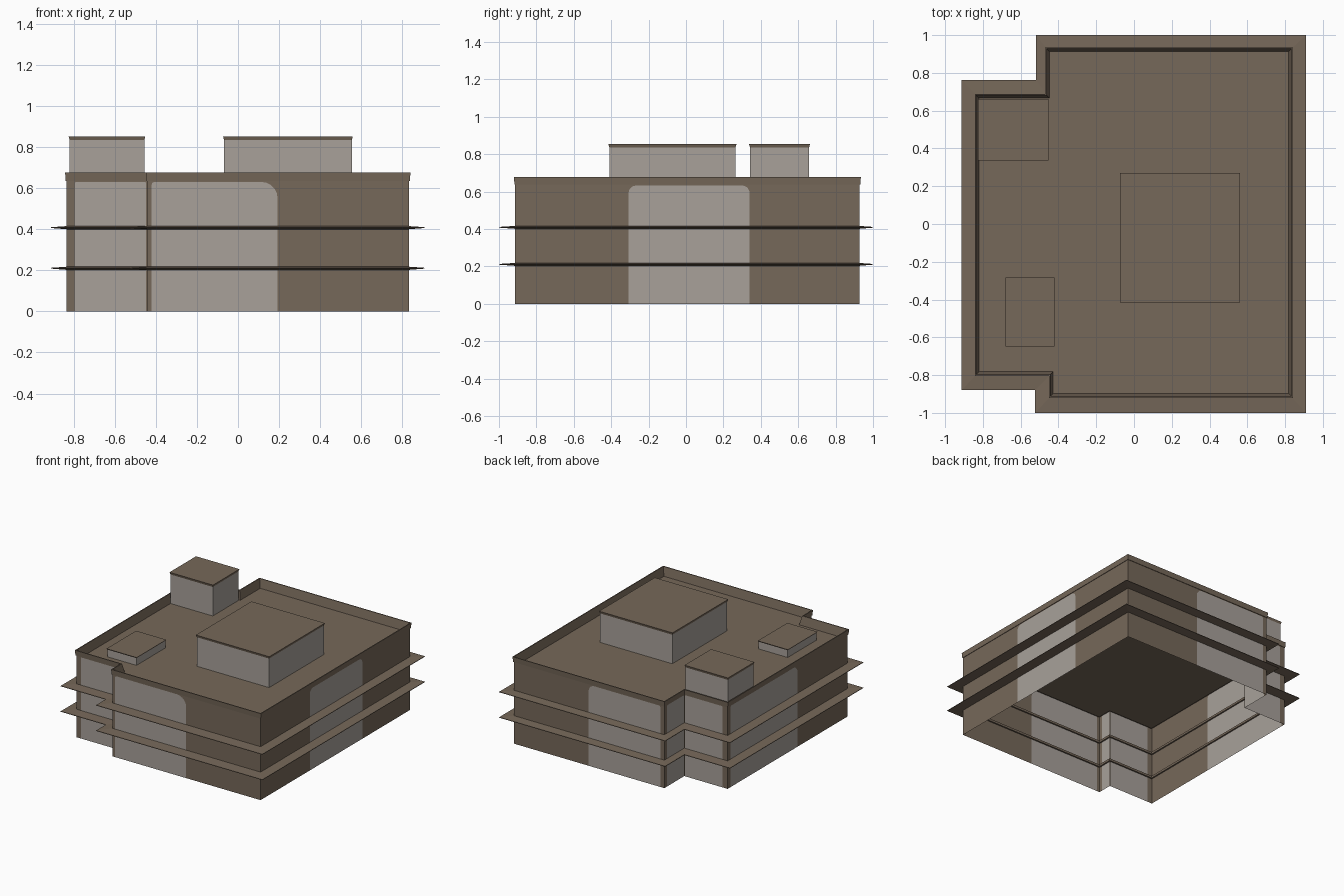
import bpy, bmesh, math

if "Cube" in bpy.data.objects:
    bpy.data.objects.remove(bpy.data.objects["Cube"])

def material(name, rgb):
    m = bpy.data.materials.new(name)
    m.diffuse_color = (*rgb, 1)
    m.use_nodes = True
    m.node_tree.nodes["Principled BSDF"].inputs["Base Color"].default_value = m.diffuse_color
    return m

BROWN = material("brown_stone", (0.181, 0.138, 0.100))
LIGHT = material("pale_grey_panel", (0.392, 0.356, 0.323))

# Plan outlines, anticlockwise, with notches in both left corners
WALL = [(-0.836, -0.797), (-0.443, -0.797), (-0.443, -0.913), (0.834, -0.913),
        (0.834, 0.928), (-0.463, 0.928), (-0.463, 0.682), (-0.836, 0.682)]
LEDGE = [(-0.912, -0.88), (-0.523, -0.88), (-0.523, -1.0), (0.91, -1.0),
         (0.91, 1.0), (-0.52, 1.0), (-0.52, 0.762), (-0.912, 0.762)]
ROOF_Z, WALL_TOP, PANEL_TOP = 0.61, 0.637, 0.632

def offset(outline, d):
    """Push a right-angled outline outwards by d."""
    n = len(outline)
    def normal(i):
        (ax, ay), (bx, by) = outline[i % n], outline[(i + 1) % n]
        k = math.hypot(bx - ax, by - ay)
        return (by - ay) / k, (ax - bx) / k
    out = []
    for i, (x, y) in enumerate(outline):
        a, b = normal(i - 1), normal(i)
        out.append((x + d * (a[0] + b[0]), y + d * (a[1] + b[1])))
    return out

def finish(bm, name, mats):
    me = bpy.data.meshes.new(name)
    bm.to_mesh(me)
    bm.free()
    for m in mats:
        me.materials.append(m)
    ob = bpy.data.objects.new(name, me)
    bpy.context.collection.objects.link(ob)
    return ob

def loft(name, loops, mat, ring=False, cap=False):
    """Skin a list of (outline, z); ring joins last to first, cap closes the top."""
    bm = bmesh.new()
    rows = [[bm.verts.new((x, y, z)) for x, y in o] for o, z in loops]
    n = len(rows[0])
    pairs = list(zip(rows, rows[1:])) + ([(rows[-1], rows[0])] if ring else [])
    for a, b in pairs:
        for i in range(n):
            j = (i + 1) % n
            bm.faces.new((a[i], a[j], b[j], b[i]))
    if cap:
        bm.faces.new(rows[-1])
    if ring:
        bmesh.ops.recalc_face_normals(bm, faces=bm.faces)
    return finish(bm, name, [mat])

# Outer walls: each has a pale panel (start, end, corner radii) cut into the brown
PANELS = [(0.04, 0.388, 0.008, 0.008), (0.022, 0.636, 0.015, 0.08),
          (0.606, 1.253, 0.04, 0.04), (0.644, 1.264, 0.05, 0.015),
          (0.03, 0.24, 0.008, 0.008), (0.006, 0.33, 0.008, 0.008),
          (0.035, 0.86, 0.015, 0.05), (0.006, 0.09, 0.008, 0.008)]
# Panels are listed from the recessed front wall round to the left wall
ORDER = [0, 7, 1, 2, 3, 4, 5, 6]

bm = bmesh.new()
for i, k in enumerate(ORDER):
    a, b, ra, rb = PANELS[k]
    (px, py), (qx, qy) = WALL[i], WALL[(i + 1) % len(WALL)]
    L = math.hypot(qx - px, qy - py)

    def vert(s, z):
        return bm.verts.new((px + (qx - px) * s / L, py + (qy - py) * s / L, z))

    arch = [vert(b, 0)]
    for step in range(6):
        t = math.radians(18 * step)
        arch.append(vert(b - rb + rb * math.cos(t), PANEL_TOP - rb + rb * math.sin(t)))
    for step in range(6):
        t = math.radians(90 + 18 * step)
        arch.append(vert(a + ra + ra * math.cos(t), PANEL_TOP - ra + ra * math.sin(t)))
    arch.append(vert(a, 0))
    bm.faces.new(arch).material_index = 1
    frame = [vert(L, 0), vert(L, WALL_TOP), vert(0, WALL_TOP), vert(0, 0)]
    bm.faces.new(frame + arch[::-1])
finish(bm, "outer_walls", [BROWN, LIGHT])

# Projecting floor ledges, tapering to a thin edge
inner = offset(WALL, -0.012)
for name, z in (("lower_ledge", 0.211), ("upper_ledge", 0.409)):
    loft(name, [(inner, z - 0.009), (LEDGE, z - 0.002), (LEDGE, z + 0.002),
                (inner, z + 0.008)], BROWN, ring=True)

# Parapet with leaning inner face, and the sunken flat roof
loft("parapet", [(offset(WALL, -0.015), ROOF_Z), (offset(WALL, 0.0), 0.678),
                 (offset(WALL, 0.007), 0.678), (offset(WALL, 0.004), WALL_TOP),
                 (offset(WALL, -0.001), WALL_TOP)], BROWN, ring=True)
loft("roof", [(offset(WALL, -0.013), ROOF_Z - 0.002), (offset(WALL, -0.015), ROOF_Z)],
     BROWN, cap=True)

# Rooftop blocks: pale sides and a flared brown cap
def rooftop_block(name, x0, x1, y0, y1, top, cap_h):
    box = [(x0, y0), (x1, y0), (x1, y1), (x0, y1)]
    side = offset(box, -0.005)
    loft(name + "_sides", [(side, ROOF_Z), (side, top - cap_h)], LIGHT)
    loft(name + "_cap", [(side, top - cap_h), (box, top)], BROWN, cap=True)

rooftop_block("plant_room", -0.073, 0.56, -0.415, 0.27, 0.854, 0.018)
rooftop_block("stair_tower", -0.826, -0.452, 0.337, 0.663, 0.854, 0.018)
rooftop_block("roof_hatch", -0.68, -0.42, -0.648, -0.283, 0.674, 0.008)
